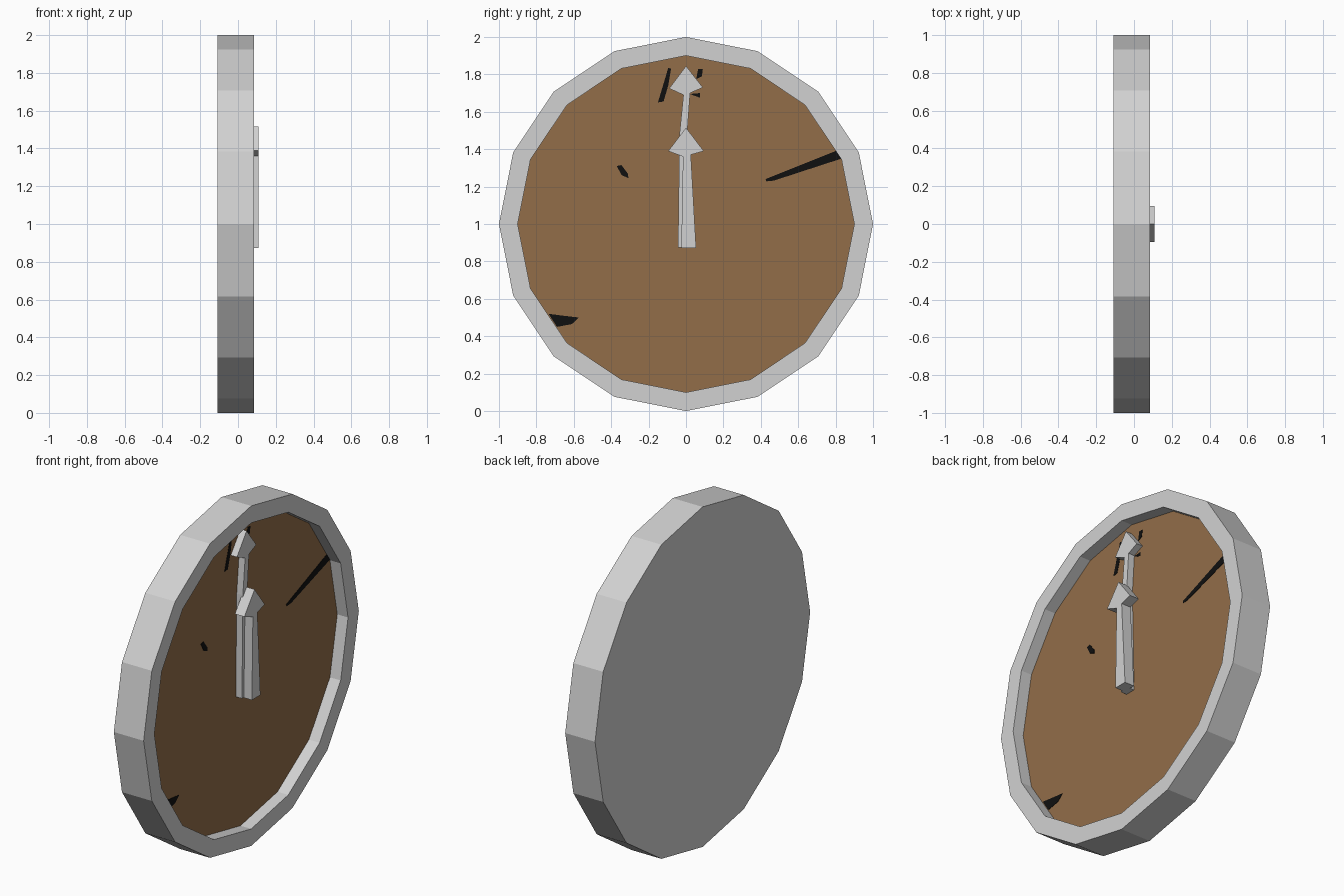
import bpy, bmesh, math

if "Cube" in bpy.data.objects:
    bpy.data.objects.remove(bpy.data.objects["Cube"])

SIDES = 16
BACK, RIM, FLOOR = -0.108, 0.086, 0.016
CZ = 1.0


def material(name, rgb):
    m = bpy.data.materials.new(name)
    m.diffuse_color = (*rgb, 1)
    m.use_nodes = True
    m.node_tree.nodes["Principled BSDF"].inputs["Base Color"].default_value = m.diffuse_color
    return m


GREY = material("light grey", (0.64, 0.64, 0.64))
BROWN = material("wood brown", (0.29, 0.155, 0.066))
BLACK = material("black", (0.005, 0.005, 0.005))


def finish(bm, name, *mats):
    bmesh.ops.recalc_face_normals(bm, faces=bm.faces[:])
    me = bpy.data.meshes.new(name)
    bm.to_mesh(me)
    bm.free()
    for m in mats:
        me.materials.append(m)
    ob = bpy.data.objects.new(name, me)
    bpy.context.collection.objects.link(ob)
    return ob


def plate(name, outline, x0, x1, mat):
    """Extrude a (y, z) outline from x0 to x1."""
    bm = bmesh.new()
    a = [bm.verts.new((x0, y, z)) for y, z in outline]
    b = [bm.verts.new((x1, y, z)) for y, z in outline]
    bm.faces.new(a)
    bm.faces.new(b)
    n = len(outline)
    for i in range(n):
        j = (i + 1) % n
        bm.faces.new((a[i], a[j], b[j], b[i]))
    return finish(bm, name, mat)


# Case: back disc, outer wall, front rim, recess wall, wooden dial
bm = bmesh.new()
rings = []
for x, r in ((BACK, 1.0), (RIM, 1.0), (RIM, 0.9), (FLOOR, 0.9)):
    rings.append([bm.verts.new((x, r * math.sin(2 * math.pi * i / SIDES),
                                CZ + r * math.cos(2 * math.pi * i / SIDES)))
                  for i in range(SIDES)])
bm.faces.new(rings[0])
for p, q in zip(rings, rings[1:]):
    for i in range(SIDES):
        j = (i + 1) % SIDES
        bm.faces.new((p[i], p[j], q[j], q[i]))
bm.faces.new(rings[-1]).material_index = 1
finish(bm, "clock_case", GREY, BROWN)

# Hands: tapered shaft with an arrow head
plate("minute_hand",
      [(-0.043, 0.875), (0.02, 0.875), (0.006, 1.48), (0.022, 1.70), (0.09, 1.73),
       (0, 1.845), (-0.09, 1.725), (-0.014, 1.69), (-0.035, 1.48)],
      FLOOR - 0.002, 0.056, GREY)
plate("hour_hand",
      [(-0.025, 0.873), (0.054, 0.873), (0.026, 1.37), (0.095, 1.39),
       (0, 1.515), (-0.095, 1.39), (-0.016, 1.36)],
      0.046, 0.108, GREY)

# Dark cracks in the dial
cracks = [
    [(0.43, 1.228), (0.47, 1.232), (0.832, 1.35), (0.812, 1.395), (0.425, 1.24)],
    [(-0.37, 1.31), (-0.345, 1.315), (-0.31, 1.268), (-0.308, 1.245), (-0.345, 1.262)],
    [(-0.735, 0.52), (-0.69, 0.45), (-0.61, 0.465), (-0.573, 0.5), (-0.66, 0.51)],
    [(-0.095, 1.835), (-0.12, 1.75), (-0.15, 1.65), (-0.12, 1.655), (-0.095, 1.74),
     (-0.08, 1.83)],
    [(0.065, 1.83), (0.055, 1.775), (0.085, 1.79), (0.09, 1.83)],
    [(0.02, 1.695), (0.075, 1.675), (0.075, 1.7)],
]
for i, c in enumerate(cracks):
    plate(f"dial_crack_{i + 1}", c, FLOOR - 0.001, FLOOR + 0.002, BLACK)
